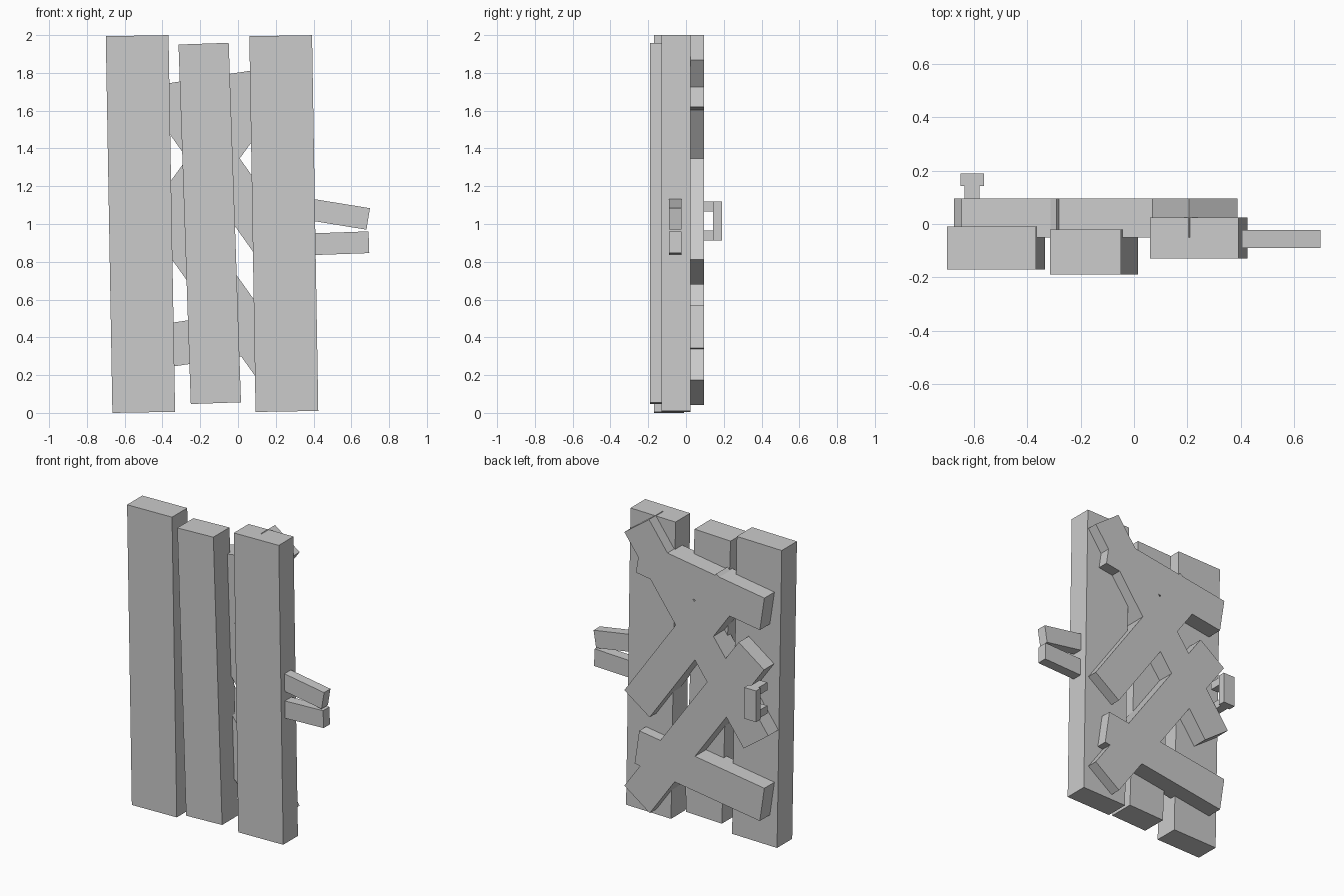
import bpy, bmesh
from mathutils import Vector

if "Cube" in bpy.data.objects:
    bpy.data.objects.remove(bpy.data.objects["Cube"])


def board(name, a, b, width, y0, y1):
    """Rectangular board: one edge runs a->b in the xz plane, width extends to its right."""
    a, b = Vector(a), Vector(b)
    d = (b - a).normalized()
    n = Vector((d.y, -d.x)) * width
    bm = bmesh.new()
    face = bm.faces.new([bm.verts.new((p.x, y0, p.y)) for p in (a, b, b + n, a + n)])
    ext = bmesh.ops.extrude_face_region(bm, geom=[face])
    moved = [v for v in ext["geom"] if isinstance(v, bmesh.types.BMVert)]
    bmesh.ops.translate(bm, verts=moved, vec=(0, y1 - y0, 0))
    bmesh.ops.recalc_face_normals(bm, faces=bm.faces)
    mesh = bpy.data.meshes.new(name)
    bm.to_mesh(mesh)
    bm.free()
    obj = bpy.data.objects.new(name, mesh)
    bpy.context.collection.objects.link(obj)
    return obj


# Three slightly crooked upright planks
board("plank_left", (-.665, 0), (-.70, 1.994), .332, -.17, -.01)
board("plank_middle", (-.25, .047), (-.315, 1.95), .266, -.19, -.02)
board("plank_right", (.093, .005), (.06, 1.994), .332, -.13, .025)

# Cross braces on the back
BACK = (-.05, .096)
braces = {
    "brace_upper_falling": ((.388, 1.867), (-.493, .658), .225),
    "brace_upper_rising": ((-.29, 1.77), (.388, .812), .228),
    "brace_lower_rising": ((-.456, 1.357), (.388, .175), .23),
    "crossbar_upper": ((.302, 1.62), (-.612, 1.48), .225),
    "crossbar_lower": ((.312, .343), (-.612, .206), .23),
}
for name, (a, b, w) in braces.items():
    board(name, a, b, w, *BACK)

# Hinge tabs sticking out of the right plank
board("hinge_tab_upper", (.68, .97), (.30, 1.032), .115, -.09, -.023)
board("hinge_tab_lower", (.695, .846), (.30, .832), .115, -.09, -.023)

# Door handle on the back
board("handle_grip", (-.65, .912), (-.65, 1.12), .087, .143, .19)
for name, z in (("handle_post_lower", .912), ("handle_post_upper", 1.067)):
    board(name, (-.635, z), (-.635, z + .053), .056, .05, .143)
